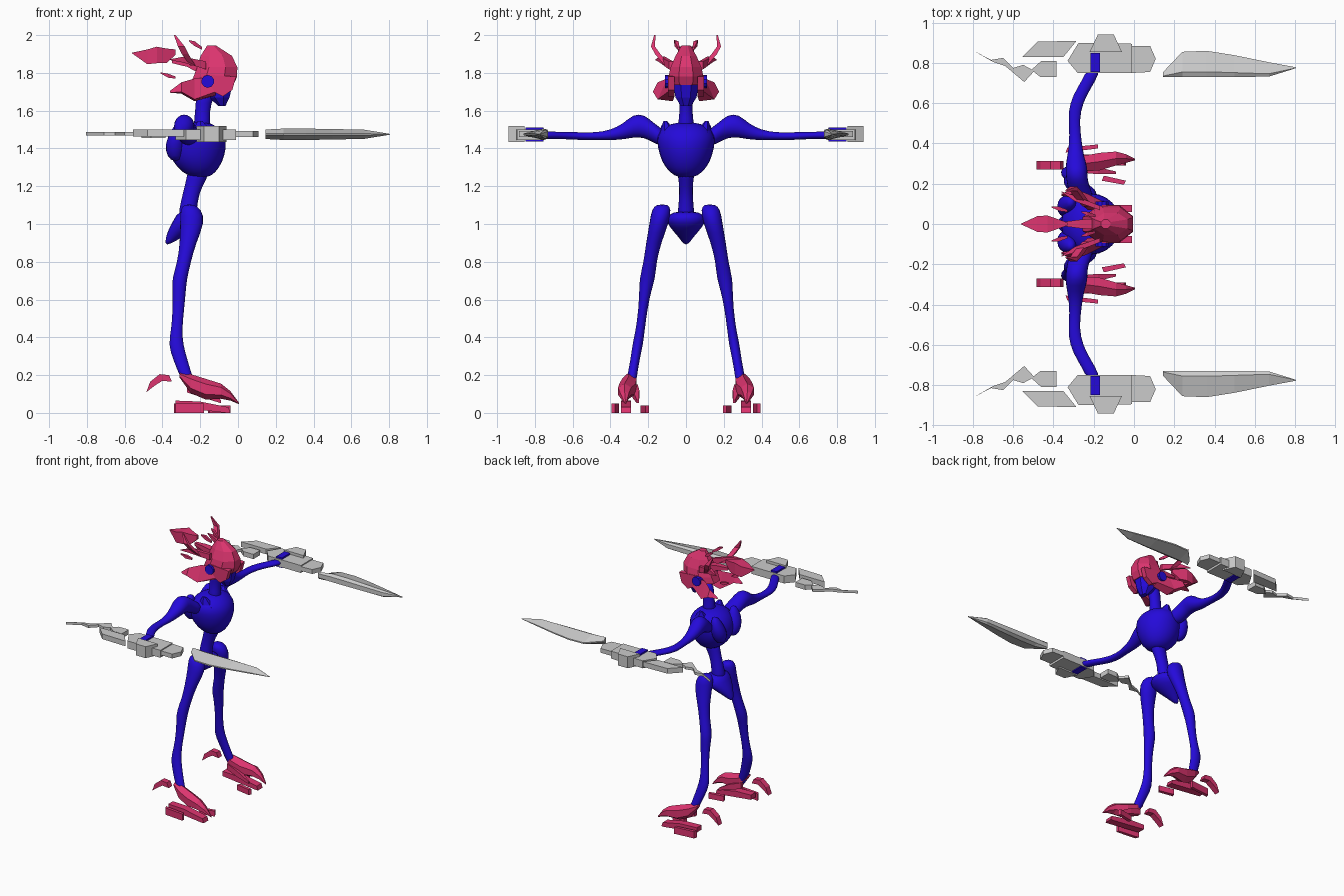
import bpy, bmesh, math


def material(name, rgb):
    m = bpy.data.materials.new(name)
    m.diffuse_color = (*rgb, 1)
    return m


BLUE = material("deep blue", (0.018, 0.003, 0.70))
PINK = material("crimson pink", (0.72, 0.035, 0.16))
GREY = material("light grey", (0.60, 0.60, 0.60))


def loft(name, rings, mat, mirror=True, smooth=False):
    """Skin a list of equal-length rings, cap the ends, mirror across y."""
    bm = bmesh.new()
    vs = [[bm.verts.new(p) for p in r] for r in rings]
    n = len(rings[0])
    for a, b in zip(vs, vs[1:]):
        for i in range(n):
            j = (i + 1) % n
            bm.faces.new((a[i], a[j], b[j], b[i]))
    bm.faces.new(vs[0][::-1])
    bm.faces.new(vs[-1])
    bmesh.ops.recalc_face_normals(bm, faces=bm.faces)
    me = bpy.data.meshes.new(name)
    bm.to_mesh(me)
    bm.free()
    me.materials.append(mat)
    ob = bpy.data.objects.new(name, me)
    bpy.context.collection.objects.link(ob)
    if smooth:
        me.shade_smooth()
        sub = ob.modifiers.new("round", 'SUBSURF')
        sub.levels = sub.render_levels = 1
    if mirror:
        mod = ob.modifiers.new("mirror", 'MIRROR')
        mod.use_axis = (False, True, False)
        mod.use_mirror_merge = False
    return ob


def tube(name, axis, pts, mat, n=10, mirror=True, smooth=False):
    """Loft ellipses (x, y, z, r1, r2) standing across the given axis."""
    rings = []
    for x, y, z, r1, r2 in pts:
        ring = []
        for i in range(n):
            t = 2 * math.pi * (i + 0.5) / n
            a, b = r1 * math.cos(t), r2 * math.sin(t)
            ring.append({'x': (x, y + a, z + b), 'y': (x + a, y, z + b),
                         'z': (x + a, y + b, z)}[axis])
        rings.append(ring)
    return loft(name, rings, mat, mirror, smooth)


def plate(name, outline, z0, z1, mat):
    """Flat slab from an x, y outline."""
    return loft(name, [[(x, y, z) for x, y in outline] for z in (z0, z1)], mat)


def side_plate(name, outline, y0, y1, mat):
    """Flat slab from an x, z outline."""
    return loft(name, [[(x, y, z) for x, z in outline] for y in (y0, y1)], mat)


# Torso
tube("chest", 'z', [(-.20, 0, 1.245, .04, .04), (-.205, 0, 1.27, .09, .09),
     (-.215, 0, 1.33, .14, .135), (-.215, 0, 1.40, .16, .155),
     (-.21, 0, 1.47, .15, .165), (-.21, 0, 1.52, .10, .12),
     (-.20, 0, 1.54, .04, .04)], BLUE, 12, False, True)
tube("shoulder_blade", 'z', [(-.33, .07, 1.33, .03, .03), (-.335, .08, 1.39, .06, .06),
     (-.33, .10, 1.46, .05, .06), (-.31, .11, 1.54, .02, .02)], BLUE, 8, True, True)
tube("collar_bone", 'z', [(-.19, .09, 1.47, .07, .05), (-.20, .11, 1.545, .015, .01)],
     BLUE, 6)
tube("waist", 'z', [(-.27, 0, 1.0, .05, .05), (-.265, 0, 1.08, .05, .045),
     (-.25, 0, 1.16, .045, .036), (-.22, 0, 1.24, .055, .04),
     (-.20, 0, 1.30, .07, .06)], BLUE, 10, False, True)
tube("pelvis", 'z', [(-.375, 0, .89, .012, .012), (-.34, 0, .93, .045, .04),
     (-.285, 0, .98, .085, .09), (-.255, 0, 1.03, .085, .12),
     (-.26, 0, 1.07, .06, .07)], BLUE, 10, False, True)
tube("neck", 'z', [(-.19, 0, 1.48, .055, .06), (-.19, 0, 1.56, .042, .036),
     (-.185, 0, 1.64, .042, .036), (-.16, 0, 1.72, .06, .05)], BLUE, 10, False, True)

# Limbs
tube("leg", 'z', [(-.26, .125, 1.105, .025, .03), (-.25, .13, 1.08, .06, .055),
     (-.24, .14, 1.01, .07, .055), (-.265, .172, .90, .045, .042),
     (-.285, .19, .80, .038, .036), (-.31, .205, .71, .042, .044),
     (-.312, .215, .65, .038, .034), (-.315, .228, .55, .032, .025),
     (-.325, .242, .44, .03, .025), (-.33, .256, .36, .042, .03),
     (-.305, .27, .28, .04, .025), (-.27, .288, .18, .034, .028),
     (-.24, .295, .12, .03, .025)], BLUE, 10, True, True)
tube("arm", 'y', [(-.25, .11, 1.45, .06, .05), (-.27, .17, 1.48, .06, .055),
     (-.285, .22, 1.52, .055, .065), (-.285, .28, 1.52, .06, .065),
     (-.29, .33, 1.49, .045, .045), (-.29, .40, 1.47, .033, .028),
     (-.295, .48, 1.465, .028, .02), (-.297, .56, 1.465, .032, .022),
     (-.27, .64, 1.468, .036, .02), (-.225, .71, 1.47, .036, .02),
     (-.195, .78, 1.47, .036, .024)], BLUE, 10, True, True)
plate("hand_grip", [(-.215, .755), (-.168, .755), (-.168, .85), (-.215, .85)],
      1.437, 1.512, BLUE)

# Head
tube("face", 'z', [(-.085, 0, 1.625, .02, .03), (-.10, 0, 1.67, .06, .06),
     (-.12, 0, 1.75, .10, .075)], BLUE, 8, False)
tube("helmet", 'z', [(-.14, 0, 1.735, .125, .09), (-.12, 0, 1.78, .125, .10),
     (-.11, 0, 1.83, .115, .088), (-.115, 0, 1.89, .09, .06),
     (-.14, 0, 1.945, .025, .025)], PINK, 8, False)
side_plate("cheek_front", [(-.16, 1.79), (-.01, 1.78), (-.03, 1.71), (-.08, 1.675),
           (-.13, 1.70)], .06, .095, PINK)
loft("cheek_flare", [[(-.12, .06, 1.68), (-.12, .095, 1.70), (-.12, .085, 1.78)],
     [(-.23, .07, 1.65), (-.23, .15, 1.66), (-.23, .10, 1.77)],
     [(-.30, .13, 1.69), (-.30, .175, 1.70), (-.30, .15, 1.75)],
     [(-.36, .14, 1.695), (-.36, .15, 1.695), (-.36, .145, 1.705)]], PINK)
tube("eye", 'y', [(-.16, .05, 1.755, .034, .034), (-.16, .112, 1.755, .034, .034)],
     BLUE, 10)

# Crest pieces behind the head
tube("crest_plume", 'x', [(-.56, 0, 1.905, .003, .003), (-.48, 0, 1.885, .055, .055),
     (-.43, 0, 1.895, .06, .062), (-.38, 0, 1.89, .035, .055),
     (-.33, 0, 1.91, .01, .02)], PINK, 4, False)
tube("crest_stem", 'x', [(-.35, 0, 1.86, .015, .012), (-.27, 0, 1.85, .03, .025),
     (-.18, 0, 1.82, .04, .05)], PINK, 4, False)
tube("horn", 'z', [(-.24, .10, 1.84, .02, .02), (-.28, .15, 1.90, .025, .02),
     (-.30, .175, 1.94, .025, .015), (-.335, .165, 2.0, .006, .005)], PINK, 4)
tube("side_spike", 'x', [(-.36, .16, 1.87, .003, .003), (-.29, .125, 1.87, .02, .022),
     (-.17, .08, 1.84, .015, .03)], PINK, 4)
tube("low_spike", 'x', [(-.41, .085, 1.80, .004, .004), (-.37, .075, 1.785, .015, .015),
     (-.33, .065, 1.775, .008, .008)], PINK, 4)
tube("top_spike", 'x', [(-.26, .06, 1.97, .005, .005), (-.23, .05, 1.955, .015, .018),
     (-.19, .04, 1.93, .008, .01)], PINK, 4)

# Feet
tube("foot_claw", 'x', [(-.31, .295, .20, .02, .012), (-.25, .30, .155, .045, .05),
     (-.17, .31, .125, .05, .055), (-.09, .325, .115, .04, .04),
     (-.04, .325, .09, .025, .025), (.005, .32, .05, .004, .004)], PINK, 6)
tube("inner_claw", 'x', [(-.27, .27, .13, .02, .03), (-.18, .265, .10, .025, .03),
     (-.09, .255, .06, .008, .012)], PINK, 4)
side_plate("heel_claw", [(-.485, .11), (-.465, .165), (-.415, .205), (-.365, .20),
           (-.35, .165), (-.40, .17), (-.44, .145)], .27, .312, PINK)
plate("outer_sole", [(-.34, .355), (-.18, .375), (-.18, .395), (-.33, .38)],
      .0, .05, PINK)
side_plate("mid_sole", [(-.33, .065), (-.33, .03), (-.06, .0), (-.04, .0), (-.05, .03),
           (-.20, .06)], .29, .345, PINK)
plate("inner_sole", [(-.16, .215), (-.05, .195), (-.04, .215), (-.15, .24)],
      .0, .04, PINK)

# Hand weapons
plate("weapon_body", [(-.33, .81), (-.275, .90), (-.01, .895), (-.01, .75), (-.28, .75)],
      1.445, 1.50, GREY)
plate("weapon_guard", [(-.22, .855), (-.18, .94), (-.10, .94), (-.06, .855)],
      1.435, 1.52, GREY)
plate("weapon_front", [(-.01, .885), (.08, .885), (.108, .82), (.08, .755), (-.01, .75)],
      1.46, 1.492, GREY)
plate("weapon_rear_block", [(-.555, .83), (-.48, .905), (-.285, .91), (-.35, .83)],
      1.462, 1.50, GREY)
plate("weapon_rear_stub", [(-.51, .765), (-.46, .81), (-.385, .81), (-.385, .73),
      (-.465, .73)], 1.455, 1.49, GREY)
plate("weapon_tail", [(-.805, .865), (-.70, .805), (-.64, .785), (-.545, .705),
      (-.495, .76), (-.55, .79), (-.60, .775), (-.65, .825), (-.71, .815)],
      1.468, 1.487, GREY)

# Blade: sections along x as (x, spine y, edge y, half thickness)
blade = []
for x, lo, hi, t in [(.145, .73, .755, .025), (.24, .73, .855, .03), (.36, .73, .86, .03),
                     (.50, .73, .838, .028), (.67, .732, .803, .024),
                     (.805, .774, .778, .002)]:
    mid = lo + 0.2 * (hi - lo)
    blade.append([(x, y, 1.475 + s * t) for y, s in
                  ((lo, -.6), (mid, -1), (hi, -.15), (hi, .15), (mid, 1), (lo, .6))])
loft("weapon_blade", blade, GREY)
